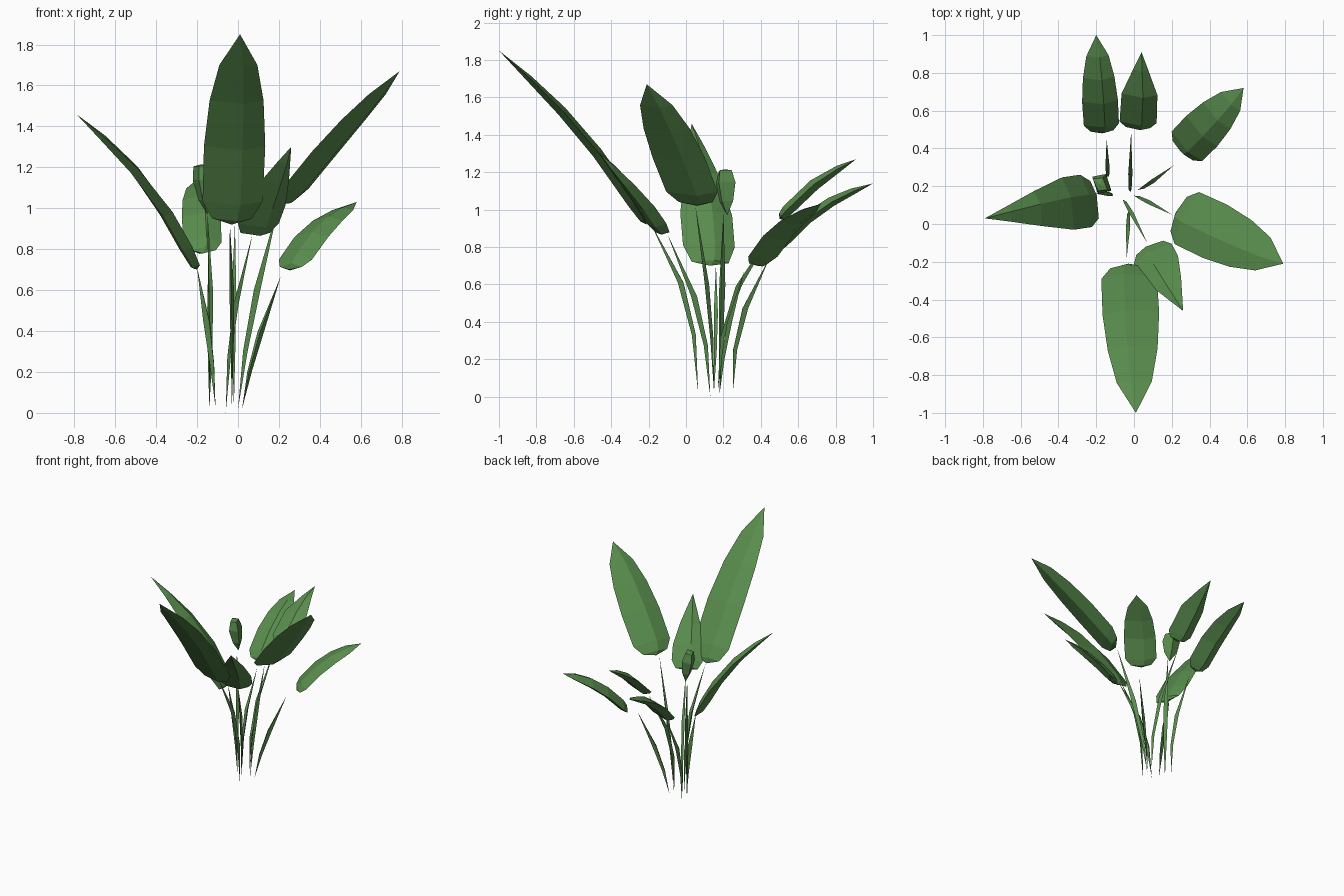
import bpy, bmesh, math
from mathutils import Vector, Matrix

if "Cube" in bpy.data.objects:
    bpy.data.objects.remove(bpy.data.objects["Cube"])

green = bpy.data.materials.new("leaf green")
green.diffuse_color = (0.10, 0.265, 0.075, 1)
green.use_nodes = True
green.node_tree.nodes["Principled BSDF"].inputs["Base Color"].default_value = green.diffuse_color


def loft(name, rings, start, end):
    """Closed flat-shaded skin through rings, ending in single points."""
    bm = bmesh.new()
    vr = [[bm.verts.new(p) for p in r] for r in rings]
    a, b = bm.verts.new(start), bm.verts.new(end)
    n = len(vr[0])
    for i in range(n):
        j = (i + 1) % n
        bm.faces.new((a, vr[0][j], vr[0][i]))
        bm.faces.new((b, vr[-1][i], vr[-1][j]))
        for r, s in zip(vr, vr[1:]):
            bm.faces.new((r[i], r[j], s[j], s[i]))
    bmesh.ops.recalc_face_normals(bm, faces=bm.faces)
    me = bpy.data.meshes.new(name)
    bm.to_mesh(me)
    bm.free()
    me.materials.append(green)
    ob = bpy.data.objects.new(name, me)
    bpy.context.collection.objects.link(ob)
    return ob


# leaf outlines: position along the leaf, share of half width, share of thickness
BROAD = [(0.03, 0.65, 0.7), (0.11, 0.98, 1.0), (0.38, 1.0, 1.0),
         (0.62, 0.88, 0.9), (0.82, 0.62, 0.6)]
TAPERED = [(0.02, 0.7, 0.7), (0.12, 0.98, 1.0), (0.32, 0.98, 1.0),
           (0.6, 0.65, 0.9), (0.82, 0.3, 0.6)]
BUD = [(0.3, 0.75, 0.75), (0.7, 1.1, 1.1), (0.97, 0.85, 0.7)]


def leaf(name, base, tip, half, thick=0.03, bow=0.05, outline=BROAD, roll=0):
    base, tip = Vector(base), Vector(tip)
    d = tip - base
    turn = Matrix.Rotation(math.radians(roll), 3, d.normalized())
    side = turn @ d.cross(Vector((0, 0, 1))).normalized()
    up = side.cross(d).normalized()
    rings = []
    for t, w, h in outline:
        c = base + d * t + up * (bow * math.sin(math.pi * t))
        s, k = side * half * w, up * thick * h
        rings.append([c - s, c - s * 0.25 - k, c + s, c + s * 0.2 + k])
    loft(name, rings, base, tip)


def stem(name, base, mid, tip, r=0.017):
    """Thin three-sided stalk, pointed at both ends, bending outwards."""
    base, mid, tip = Vector(base), Vector(mid), Vector(tip)
    ctrl = mid * 2 - (base + tip) / 2
    out = Vector((tip.x - base.x, tip.y - base.y, 0)).normalized()
    side = Vector((-out.y, out.x, 0))
    rings = []
    for t, w in ((0.3, 0.7), (0.6, 1.0)):
        c = base * (1 - t) ** 2 + ctrl * 2 * t * (1 - t) + tip * t * t
        rings.append([c + (out * math.cos(a) * 1.2 + side * math.sin(a) * 0.75) * r * w
                      for a in (0, 2.1, 4.2)])
    loft(name, rings, base, tip)


# large and medium leaves
leaf("front_leaf", (-0.03, -0.21, 0.92), (0.01, -1.0, 1.85), 0.15)
leaf("right_leaf", (0.22, 0.06, 1.02), (0.79, -0.21, 1.67), 0.155, bow=0.015)
leaf("left_leaf", (-0.20, 0.13, 0.70), (-0.79, 0.03, 1.46), 0.145, bow=0.06,
     outline=TAPERED, roll=4)
leaf("small_front_leaf", (0.08, -0.12, 0.87), (0.26, -0.46, 1.30), 0.115,
     bow=0.015, outline=TAPERED)
leaf("back_right_leaf", (0.25, 0.38, 0.70), (0.58, 0.72, 1.03), 0.115, bow=0.045)
leaf("back_leaf", (0.02, 0.50, 0.95), (0.04, 0.91, 1.27), 0.10, bow=0.03,
     outline=[(0.03, 0.65, 0.7), (0.11, 0.98, 1), (0.5, 0.95, 1), (0.8, 0.4, 0.6)])
leaf("back_left_leaf", (-0.17, 0.48, 0.78), (-0.20, 1.0, 1.14), 0.095, bow=0.05)
# young bud leaf
leaf("bud_leaf", (-0.15, 0.22, 0.97), (-0.18, 0.21, 1.215), 0.057, 0.05, 0, BUD, roll=35)

# stalks
stem("front_stem", (-0.03, 0.065, 0.02), (-0.03, 0.005, 0.52), (-0.04, -0.19, 0.93))
stem("small_front_stem", (-0.06, 0.13, 0.0), (-0.02, 0.07, 0.45), (0.07, -0.10, 0.87))
stem("right_stem", (0.0, 0.15, 0.02), (0.07, 0.12, 0.5), (0.20, 0.05, 1.02))
stem("left_stem", (-0.11, 0.15, 0.03), (-0.14, 0.16, 0.38), (-0.20, 0.16, 0.71))
stem("back_right_stem", (0.02, 0.18, 0.02), (0.09, 0.22, 0.33), (0.21, 0.31, 0.67))
stem("back_stem", (-0.02, 0.17, 0.03), (-0.02, 0.24, 0.5), (-0.015, 0.49, 0.93))
stem("back_left_stem", (-0.14, 0.25, 0.02), (-0.14, 0.29, 0.4), (-0.145, 0.45, 0.75))
stem("bud_stem", (-0.14, 0.18, 0.02), (-0.135, 0.19, 0.5), (-0.15, 0.20, 0.99))
